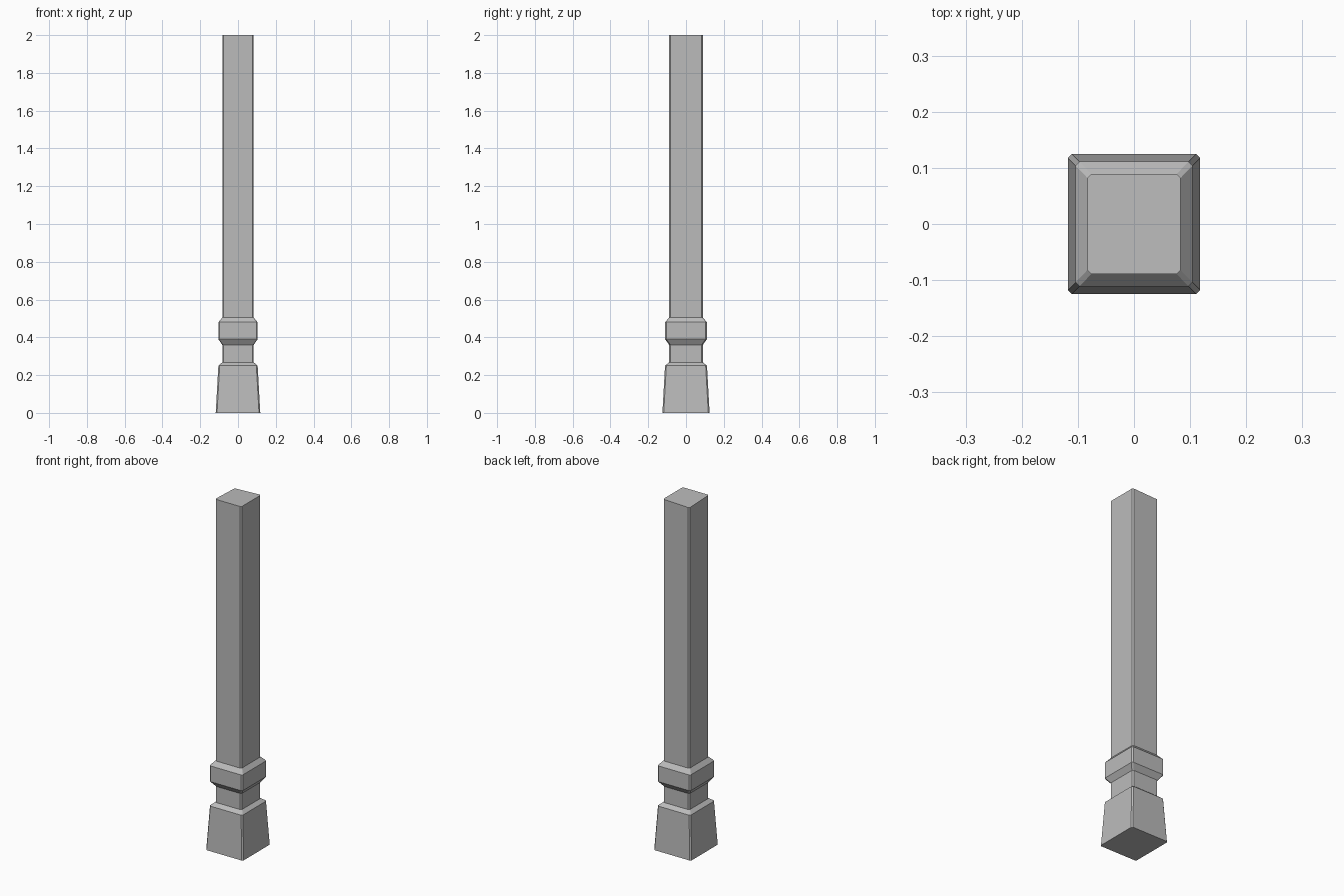
import bpy
import bmesh

cube = bpy.data.objects.get("Cube")
if cube:
    bpy.data.objects.remove(cube, do_unlink=True)

# Plain grey stone
stone = bpy.data.materials.new("grey_stone")
stone.use_nodes = True
grey = (0.5, 0.5, 0.5, 1)
stone.diffuse_color = grey
stone.node_tree.nodes["Principled BSDF"].inputs["Base Color"].default_value = grey

CHAMFER = 0.007
FOOT = (0.118, 0.125)
BAND = (0.104, 0.111)
SHAFT = (0.083, 0.089)


def ring(bm, size, z):
    """Rectangle with cut corners, at one height."""
    hx, hy = size
    cx, cy = hx - CHAMFER, hy - CHAMFER
    outline = [(cx, -hy), (hx, -cy), (hx, cy), (cx, hy),
               (-cx, hy), (-hx, cy), (-hx, -cy), (-cx, -hy)]
    return [bm.verts.new((x, y, z)) for x, y in outline]


# Square post: flared foot, neck, collar band and long shaft
profile = [(FOOT, 0), (BAND, 0.25), (SHAFT, 0.268), (SHAFT, 0.36),
           (BAND, 0.39), (BAND, 0.48), (SHAFT, 0.505), (SHAFT, 2)]

bm = bmesh.new()
rings = [ring(bm, size, z) for size, z in profile]
for low, high in zip(rings, rings[1:]):
    for i in range(len(low)):
        j = (i + 1) % len(low)
        bm.faces.new((low[i], low[j], high[j], high[i]))
bm.faces.new(reversed(rings[0]))

# Top cap, slightly worn down at the back right corner
top = rings[-1]
for v in top[4:6]:
    v.co.z -= 0.006
bm.faces.new(top[:5] + top[7:])
bm.faces.new(top[4:])
bmesh.ops.recalc_face_normals(bm, faces=bm.faces)

mesh = bpy.data.meshes.new("post")
bm.to_mesh(mesh)
bm.free()
mesh.materials.append(stone)
post = bpy.data.objects.new("post", mesh)
bpy.context.collection.objects.link(post)
